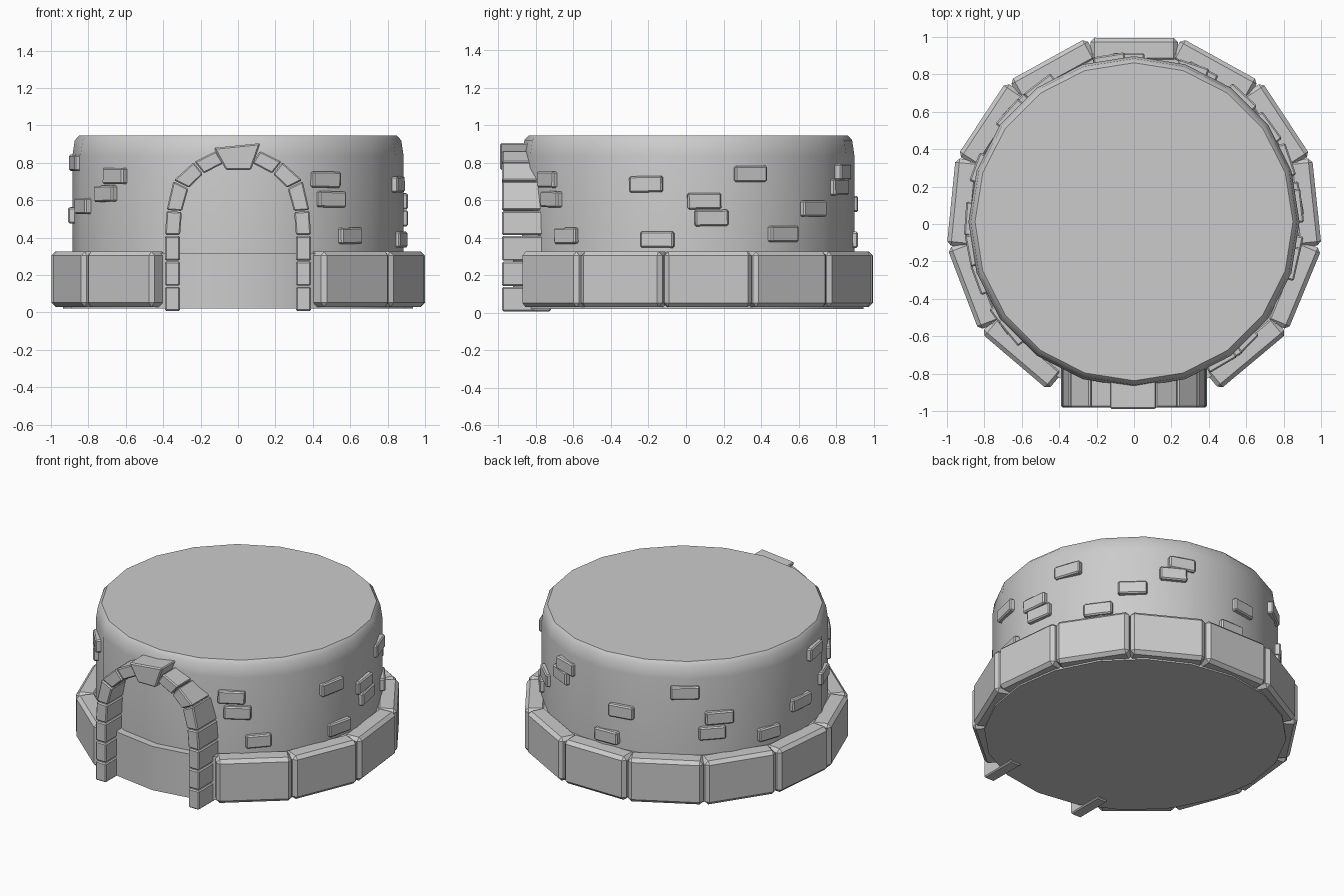
import bpy, bmesh, math, random
from mathutils import Matrix, Vector

if "Cube" in bpy.data.objects:
    bpy.data.objects.remove(bpy.data.objects["Cube"])

random.seed(4)
CY = 0.012  # centre of the round body in y


def finish(bm, name, bevel=0.0, smooth=None):
    bmesh.ops.recalc_face_normals(bm, faces=bm.faces)
    me = bpy.data.meshes.new(name)
    bm.to_mesh(me)
    bm.free()
    ob = bpy.data.objects.new(name, me)
    bpy.context.collection.objects.link(ob)
    if bevel:
        m = ob.modifiers.new("edge_chamfer", 'BEVEL')
        m.width = bevel
        m.segments = 1
        m.limit_method = 'ANGLE'
    if smooth:
        bpy.ops.object.select_all(action='DESELECT')
        ob.select_set(True)
        bpy.context.view_layer.objects.active = ob
        bpy.ops.object.shade_smooth_by_angle(angle=math.radians(smooth))
    return ob


def lathe(name, profile, sides, smooth):
    bm = bmesh.new()
    rings = []
    for r, z in profile:
        rings.append([bm.verts.new((r * math.cos(2 * math.pi * i / sides),
                                    CY + r * math.sin(2 * math.pi * i / sides), z))
                      for i in range(sides)])
    for a, b in zip(rings, rings[1:]):
        for i in range(sides):
            j = (i + 1) % sides
            bm.faces.new((a[i], a[j], b[j], b[i]))
    bm.faces.new(rings[0])
    bm.faces.new(rings[-1])
    return finish(bm, name, smooth=smooth)


def wall_box(bm, angle, outer, z, size, yaw=0.0, roll=0.0):
    # size = depth, width, height; the outer face lies at radius `outer`
    m = (Matrix.Translation((0, CY, z)) @ Matrix.Rotation(math.radians(angle), 4, 'Z')
         @ Matrix.Translation((outer - size[0] / 2, 0, 0))
         @ Matrix.Rotation(yaw, 4, 'Z') @ Matrix.Rotation(roll, 4, 'X')
         @ Matrix.Diagonal((*size, 1)))
    bmesh.ops.create_cube(bm, size=1, matrix=m)


def prism(bm, quad, y0, y1):
    # quad in x,z stretched along y
    f = [bm.verts.new((x, y0, z)) for x, z in quad]
    b = [bm.verts.new((x, y1, z)) for x, z in quad]
    bm.faces.new(f)
    bm.faces.new(b)
    for i in range(4):
        j = (i + 1) % 4
        bm.faces.new((f[i], f[j], b[j], b[i]))


# round body with a wider foot
lathe("tower_wall", [(0.935, 0.02), (0.935, 0.318), (0.885, 0.318), (0.885, 0.84),
                     (0.873, 0.92), (0.85, 0.945)], 20, 35)

# ring of large foundation blocks, open at the doorway
bm = bmesh.new()
for i in range(11):
    wall_box(bm, 90 + (i - 5) * 27.9, 0.983, 0.178, (0.13, 0.468, 0.296),
             yaw=random.uniform(-0.02, 0.02))
finish(bm, "foundation_blocks", bevel=0.022)

# scattered bricks: angle, height, width
bricks = [(-58, .71, .17), (-55.6, .605, .17), (-47.3, .41, .16), (-14.7, .685, .18),
          (-10.7, .39, .18), (5.5, .595, .18), (8, .505, .18), (22, .74, .18),
          (35, .42, .18), (49, .555, .18), (65.5, .67, .17), (69, .75, .17),
          (92, .39, .17), (98.7, .58, .17), (125, .75, .18), (136, .47, .17),
          (139, .57, .18), (161, .40, .16), (179, .52, .18), (190, .80, .17),
          (200.3, .57, .17), (216.7, .635, .17), (221.8, .73, .17)]
bm = bmesh.new()
for a, z, w in bricks:
    wall_box(bm, a, 0.903, z, (0.06, w, 0.086), yaw=random.uniform(-0.06, 0.06),
             roll=random.uniform(-0.02, 0.02))
finish(bm, "wall_bricks", bevel=0.008)

# door arch stones: outer and inner outline points, left side mirrored to right
outer = [(.39, .005), (.39, .14), (.39, .275), (.39, .412), (.382, .545),
         (.345, .705), (.235, .805), (.115, .865)]
inner = [(.31, .005), (.31, .14), (.31, .275), (.31, .412), (.30, .54),
         (.265, .665), (.185, .742), (.075, .80)]
bm = bmesh.new()
for s in (-1, 1):
    for i in range(7):
        quad = [Vector(p) for p in (outer[i], outer[i + 1], inner[i + 1], inner[i])]
        mid = sum(quad, Vector((0, 0))) / 4
        # small gap along the joints
        t = (quad[1] + quad[2] - quad[0] - quad[3]).normalized() * 0.003
        quad = [quad[0] + t, quad[1] - t, quad[2] - t, quad[3] + t]
        prism(bm, [(s * p.x, p.y) for p in quad], -0.98, -0.72)
finish(bm, "door_arch", bevel=0.007)

# keystone
bm = bmesh.new()
prism(bm, [(-.13, .88), (.12, .905), (.07, .762), (-.065, .762)], -0.99, -0.72)
finish(bm, "keystone", bevel=0.008)
